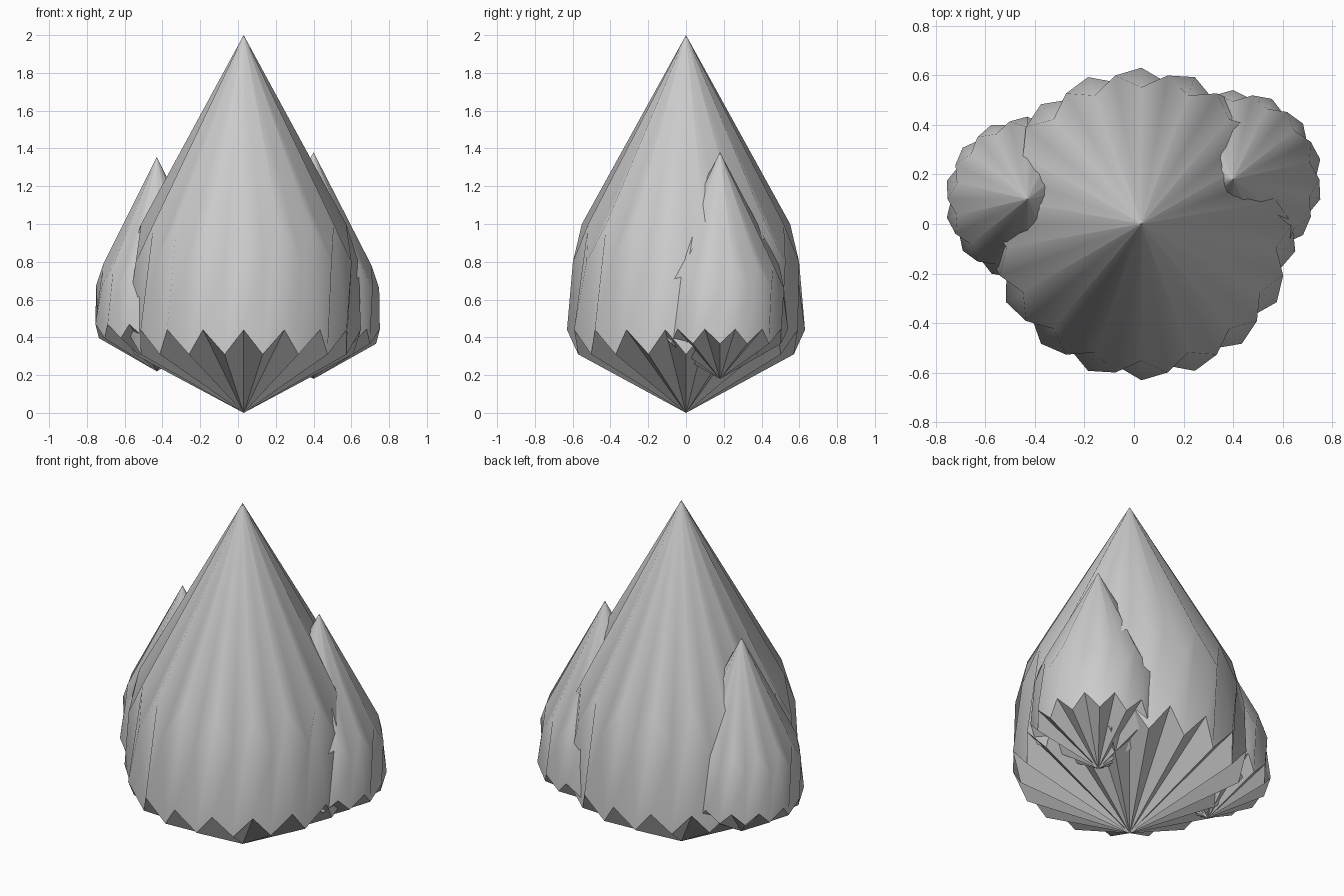
import bpy, bmesh, math

if "Cube" in bpy.data.objects:
    bpy.data.objects.remove(bpy.data.objects["Cube"])


def bulb(name, centre, base, height, radius, petals):
    """Pointed bulb: petals alternate between a ridge and a groove column."""
    # (radius, height) as fractions, from the bottom ring to the shoulder ring
    ridge = [(1.0, 0.22), (0.875, 0.50)]
    groove = [(0.92, 0.155), (0.965, 0.40)]
    bm = bmesh.new()
    bottom = bm.verts.new((0, 0, 0))
    tip = bm.verts.new((0, 0, height))
    columns = []
    for i in range(petals * 2):
        a = math.pi / 2 + math.pi * i / petals
        prof = groove if i % 2 else ridge
        columns.append([bm.verts.new((r * radius * math.cos(a),
                                      r * radius * math.sin(a),
                                      z * height)) for r, z in prof])
    for i, (lo, hi) in enumerate(columns):
        lo2, hi2 = columns[(i + 1) % len(columns)]
        bm.faces.new((bottom, lo2, lo))
        bm.faces.new((lo, lo2, hi2, hi))
        bm.faces.new((hi, hi2, tip))
    bmesh.ops.recalc_face_normals(bm, faces=bm.faces[:])
    mesh = bpy.data.meshes.new(name)
    bm.to_mesh(mesh)
    bm.free()
    obj = bpy.data.objects.new(name, mesh)
    obj.location = (centre[0], centre[1], base)
    bpy.context.collection.objects.link(obj)
    # Smooth petals with a crisp zigzag rim
    bpy.ops.object.select_all(action='DESELECT')
    obj.select_set(True)
    bpy.context.view_layer.objects.active = obj
    bpy.ops.object.shade_smooth_by_angle(angle=math.radians(40))
    return obj


# Large central bulb and two smaller side cloves
bulb("main_bulb", (0.03, 0.0), 0.0, 2.0, 0.63, 18)
bulb("left_clove", (-0.43, 0.10), 0.22, 1.135, 0.333, 14)
bulb("right_clove", (0.40, 0.18), 0.18, 1.20, 0.36, 14)
